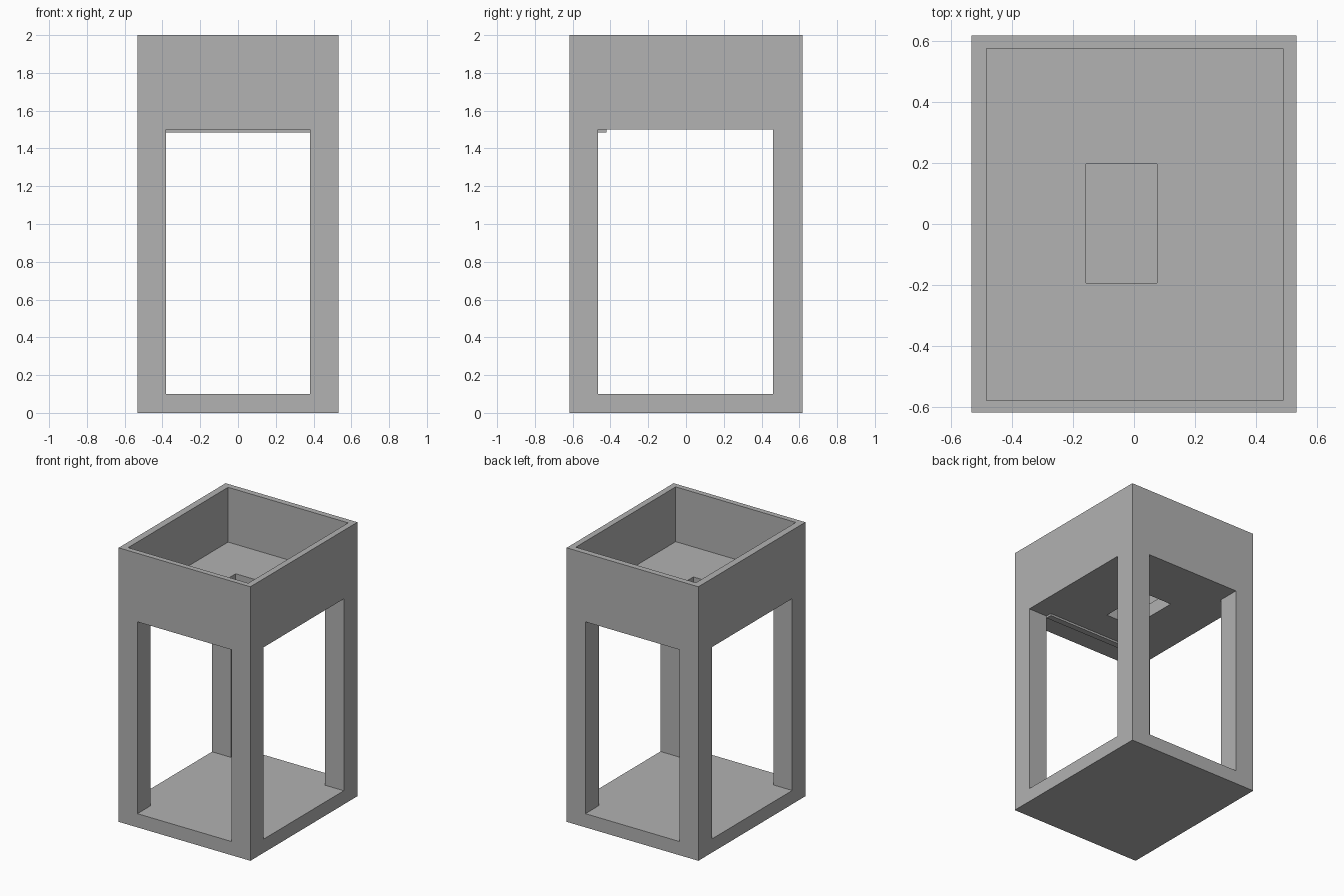
import bpy

cube = bpy.data.objects.get("Cube")
if cube:
    bpy.data.objects.remove(cube, do_unlink=True)

# Single material
grey = bpy.data.materials.new("plain grey")
grey.use_nodes = True
colour = (0.445, 0.445, 0.445, 1)
grey.diffuse_color = colour
grey.node_tree.nodes["Principled BSDF"].inputs["Base Color"].default_value = colour


def box(name, x, y, z):
    """Axis-aligned box from three (low, high) ranges."""
    bpy.ops.mesh.primitive_cube_add(size=1)
    obj = bpy.context.object
    obj.name = obj.data.name = name
    for v in obj.data.vertices:
        v.co = [lo + (hi - lo) * (c + 0.5) for c, (lo, hi) in zip(v.co, (x, y, z))]
    obj.data.materials.append(grey)
    return obj


# Openings shared by the four corner posts
open_x, open_y, open_z = (-0.38, 0.38), (-0.465, 0.46), (0.1, 1.5)
through = (-1, 1)

# Body: solid block with the openings, tray recess and floor hole cut away
body = box("stand_body", (-0.532, 0.532), (-0.617, 0.617), (0, 2))
cutters = [
    box("front_opening_cutter", open_x, through, open_z),
    box("side_opening_cutter", through, open_y, open_z),
    box("tray_recess_cutter", (-0.482, 0.488), (-0.578, 0.574), (1.6, 2.2)),
    box("tray_hole_cutter", (-0.157, 0.076), (-0.193, 0.197), (1.4, 1.7)),
]
for cutter in cutters:
    cutter.hide_render = True
    cut = body.modifiers.new(cutter.name, "BOOLEAN")
    cut.operation = "DIFFERENCE"
    cut.solver = "EXACT"
    cut.object = cutter

# Apply the cuts and drop the cutters
bpy.context.view_layer.update()
evaluated = body.evaluated_get(bpy.context.evaluated_depsgraph_get())
cut_mesh = bpy.data.meshes.new_from_object(evaluated)
body.modifiers.clear()
body.data = cut_mesh
for cutter in cutters:
    bpy.data.objects.remove(cutter, do_unlink=True)

# Thin lip under the tray, just behind the front opening
box("front_lip", open_x, (open_y[0], -0.42), (1.485, 1.5))
